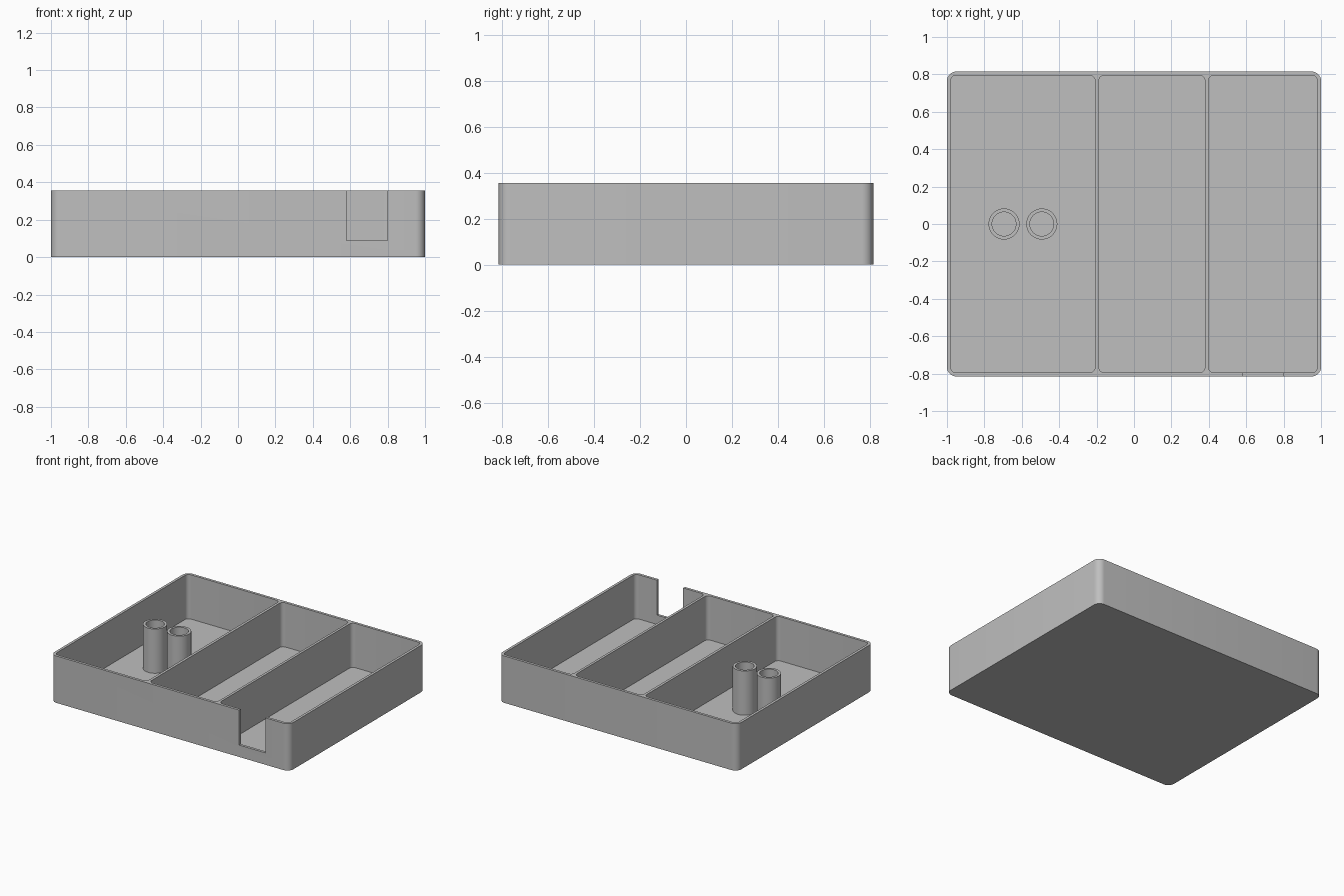
import bpy, bmesh, math
from mathutils import Vector

cube = bpy.data.objects.get("Cube")
if cube:
    bpy.data.objects.remove(cube, do_unlink=True)

HEIGHT, FLOOR, WALL = 0.355, 0.02, 0.02
HALF_Y = 0.815

grey = bpy.data.materials.new("plain_grey")
grey.use_nodes = True
grey.diffuse_color = (0.52, 0.52, 0.52, 1)
grey.node_tree.nodes["Principled BSDF"].inputs["Base Color"].default_value = grey.diffuse_color


def finish(name, bm):
    bmesh.ops.recalc_face_normals(bm, faces=bm.faces)
    mesh = bpy.data.meshes.new(name)
    bm.to_mesh(mesh)
    bm.free()
    mesh.materials.append(grey)
    obj = bpy.data.objects.new(name, mesh)
    bpy.context.collection.objects.link(obj)
    return obj


def block(name, low, high, radius=0):
    """Box between two corners, with rounded vertical edges."""
    low, high = Vector(low), Vector(high)
    bm = bmesh.new()
    bmesh.ops.create_cube(bm, size=1)
    for v in bm.verts:
        v.co = (low + high) / 2 + v.co * (high - low)
    if radius:
        upright = [e for e in bm.edges
                   if abs(e.verts[0].co.z - e.verts[1].co.z) > 0.01]
        bmesh.ops.bevel(bm, geom=upright, offset=radius, segments=8,
                        profile=0.5, affect='EDGES')
    return finish(name, bm)


def tube(name, x, y, outer, inner):
    """Hollow upright post made by turning a rectangular profile."""
    bm = bmesh.new()
    base = FLOOR / 2
    ring = [bm.verts.new((x + r, y, z)) for r, z in
            ((outer, base), (outer, HEIGHT), (inner, HEIGHT), (inner, base))]
    edges = [bm.edges.new((ring[i], ring[(i + 1) % 4])) for i in range(4)]
    bmesh.ops.spin(bm, geom=ring + edges, cent=(x, y, 0), axis=(0, 0, 1),
                   angle=math.tau, steps=40, use_merge=True)
    bmesh.ops.remove_doubles(bm, verts=bm.verts, dist=0.0005)
    return finish(name, bm)


def smooth(obj):
    bpy.ops.object.select_all(action='DESELECT')
    obj.select_set(True)
    bpy.context.view_layer.objects.active = obj
    bpy.ops.object.shade_smooth_by_angle(angle=math.radians(35))


# Tray body, then three compartments and the front cable notch cut from it
tray = block("tray", (-1, -HALF_Y, 0), (1, HALF_Y, HEIGHT), 0.05)
inner_y = HALF_Y - WALL
cutters = [block("compartment_cutter", (x0, -inner_y, FLOOR),
                 (x1, inner_y, HEIGHT + 0.1), 0.03)
           for x0, x1 in ((-0.98, -0.208), (-0.188, 0.379), (0.398, 0.98))]
cutters.append(block("notch_cutter", (0.58, -0.9, 0.09), (0.8, -0.74, HEIGHT + 0.1)))

bpy.context.view_layer.objects.active = tray
for cutter in cutters:
    cutter.hide_render = True
    mod = tray.modifiers.new("cut", 'BOOLEAN')
    mod.operation = 'DIFFERENCE'
    mod.solver = 'EXACT'
    mod.object = cutter
    bpy.ops.object.modifier_apply(modifier=mod.name)
    bpy.data.objects.remove(cutter, do_unlink=True)
smooth(tray)

# Two hollow posts in the widest compartment
for side, x in (("right", -0.695), ("left", -0.493)):
    smooth(tube(side + "_post", x, 0, 0.083, 0.064))
